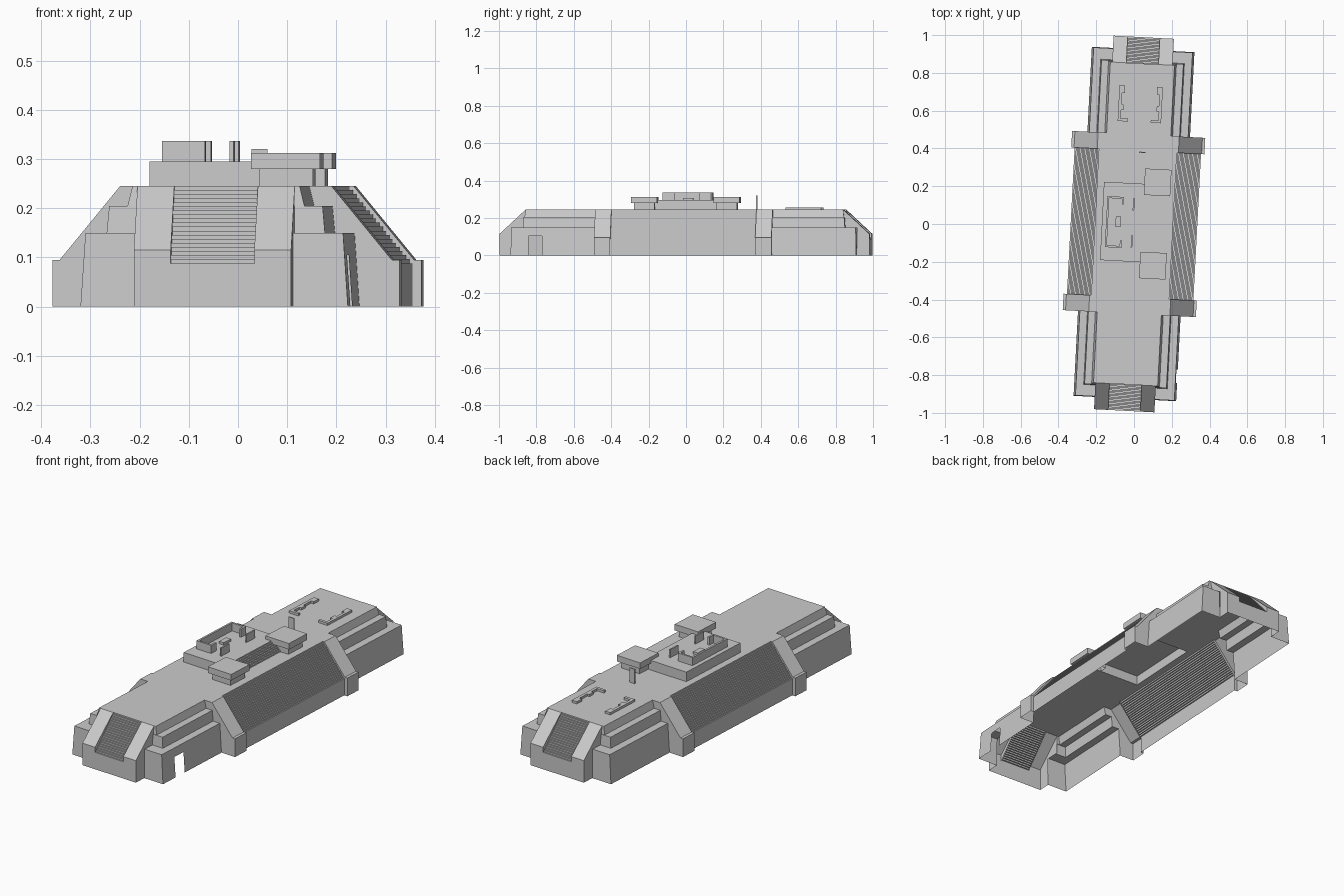
import bpy, bmesh, math
from mathutils import Vector

if "Cube" in bpy.data.objects:
    bpy.data.objects.remove(bpy.data.objects["Cube"])

stone = bpy.data.materials.new("grey_stone")
stone.use_nodes = True
GREY = (0.6, 0.6, 0.6, 1)
stone.diffuse_color = GREY
stone.node_tree.nodes["Principled BSDF"].inputs["Base Color"].default_value = GREY

TILT = math.radians(-3)   # the whole building is turned slightly
TOP = 0.245               # deck height
LEN = 0.99                # half length
QUADRANTS = [(1, 1), (-1, 1), (1, -1), (-1, -1)]


class Part:
    """A thin-walled mesh built from flat faces in the building's own axes."""

    def __init__(self, name):
        self.name, self.bm = name, bmesh.new()

    def face(self, pts, out, su=1, sv=1):
        verts = [self.bm.verts.new((x * su, y * sv, z)) for x, y, z in pts]
        f = self.bm.faces.new(verts)
        f.normal_update()
        if f.normal.dot(Vector((out[0] * su, out[1] * sv, out[2]))) < 0:
            f.normal_flip()

    def sweep(self, profile, axis, a, b, su=1, sv=1, out=(1, 1, 1)):
        for p, q in zip(profile, profile[1:]):
            quad = [(p, a), (p, b), (q, b), (q, a)]
            self.face([at(axis, t, c) for c, t in quad], out, su, sv)

    def panel(self, outline, axis, t, out, su=1, sv=1):
        self.face([at(axis, t, c) for c in outline], out, su, sv)

    def box(self, x0, x1, y0, y1, z0, z1, bottom=False):
        for x, d in ((x0, -1), (x1, 1)):
            self.face([(x, y0, z0), (x, y1, z0), (x, y1, z1), (x, y0, z1)], (d, 0, 0))
        for y, d in ((y0, -1), (y1, 1)):
            self.face([(x0, y, z0), (x1, y, z0), (x1, y, z1), (x0, y, z1)], (0, d, 0))
        for z, d in ((z1, 1), (z0, -1))[:2 if bottom else 1]:
            self.face([(x0, y0, z), (x1, y0, z), (x1, y1, z), (x0, y1, z)], (0, 0, d))

    def done(self):
        bmesh.ops.remove_doubles(self.bm, verts=self.bm.verts, dist=0.0001)
        mesh = bpy.data.meshes.new(self.name)
        self.bm.to_mesh(mesh)
        self.bm.free()
        mesh.materials.append(stone)
        obj = bpy.data.objects.new(self.name, mesh)
        obj.rotation_euler.z = TILT
        bpy.context.collection.objects.link(obj)


def at(axis, t, c):
    """Profile point c = (distance, height) at position t along the other axis."""
    return (c[0], t, c[1]) if axis == "u" else (t, c[0], c[1])


def steps(start, end, count):
    """Zigzag stair profile from the low outer point to the high inner point."""
    pts = [start]
    for i in range(count):
        z = start[1] + (end[1] - start[1]) * (i + 1) / count
        pts.append((pts[-1][0], z))
        pts.append((start[0] + (end[0] - start[0]) * (i + 1) / count, z))
    return pts


# Stepped terraces at both ends: half width, end position, height
rings = [(0.272, 0.925, 0), (0.262, 0.922, 0.15), (0.222, 0.862, 0.15),
         (0.217, 0.858, 0.205), (0.18, 0.855, 0.205), (0.17, 0.85, TOP)]
IN, NEAR = 0.16, 0.475
terraces = Part("end_terraces")
for su, sv in QUADRANTS:
    for i, ((h, e, z), (h2, e2, z2)) in enumerate(zip(rings, rings[1:])):
        side = [(h, NEAR, z), (h, e, z), (h2, e2, z2), (h2, NEAR, z2)]
        if i == 0 and (su, sv) == (1, -1):   # doorway in one outer wall
            lean = h - (h - h2) * 0.7
            side[1:1] = [(h, 0.758, 0), (lean, 0.758, 0.105),
                         (lean, 0.828, 0.105), (h, 0.828, 0)]
        terraces.face(side, (1, 1, 1), su, sv)
        terraces.face([(h, e, z), (IN, e, z), (IN, e2, z2), (h2, e2, z2)],
                      (1, 1, 1), su, sv)
terraces.done()

# End stairways with sloping flanks
STAIR = 0.085
flank = [(LEN, 0), (LEN, 0.115), (0.85, TOP)]
end_steps = steps((LEN, 0.08), (0.84, TOP), 20)
stairs, flanks = Part("end_stairs"), Part("end_stair_flanks")
for sv in (1, -1):
    stairs.sweep([(LEN, 0)] + end_steps, "v", -STAIR, STAIR, 1, sv, (0, 1, 1))
    for su in (1, -1):
        flanks.sweep(flank, "v", STAIR, IN, su, sv)
        flanks.panel(flank + [(0.85, 0.15), (0.925, 0.15), (0.925, 0)],
                     "v", IN, (1, 0, 0), su, sv)
        flanks.panel(flank[1:] + [(0.84, TOP), (LEN, 0.08)],
                     "v", STAIR, (-1, 0, 0), su, sv)
stairs.done()
flanks.done()

# Broad side stairways between four sloping buttresses
EDGE = 0.388
slope = [(0.353, 0), (0.353, 0.095), (0.338, 0.095), (0.215, TOP), (0.2, TOP)]
side_steps = steps((0.335, 0.08), (0.2, TOP), 20)
side_stairs, buttresses = Part("side_stairs"), Part("buttresses")
for su in (1, -1):
    side_stairs.sweep([(0.335, 0)] + side_steps, "u", -EDGE, EDGE, su, 1, (1, 0, 1))
for su, sv in QUADRANTS:
    buttresses.sweep(slope, "u", EDGE, NEAR, su, sv)
    buttresses.panel(slope[:4] + [(h, z) for h, e, z in reversed(rings)],
                     "u", NEAR, (0, 1, 0), su, sv)
    buttresses.panel(slope + [(0.335, 0.08), (0.335, 0)], "u", EDGE, (0, -1, 0), su, sv)
side_stairs.done()
buttresses.done()

# Deck, open beneath the upper platform
PX0, PX1, PX2, PY0, PY1 = -0.17, 0.07, 0.12, -0.2, 0.215
deck = Part("deck")
for x0, x1, y0, y1 in [(-0.2, PX0, -NEAR, NEAR), (PX2, 0.2, -NEAR, NEAR),
                       (PX0, PX2, -NEAR, PY0), (PX0, PX2, PY1, NEAR),
                       (-0.17, 0.17, NEAR, 0.85), (-0.17, 0.17, -0.85, -NEAR)]:
    deck.face([(x0, y0, TOP), (x1, y0, TOP), (x1, y1, TOP), (x0, y1, TOP)], (0, 0, 1))
deck.done()

# Upper platform with a short stairway on one side
PT = 0.295
platform = Part("upper_platform")
rise = steps((PX2, TOP), (PX1, PT), 7)
platform.sweep(rise + [(PX0, PT)], "u", PY0, PY1, out=(1, 0, 1))
platform.sweep([(PX0, TOP), (PX0, PT)], "u", PY0, PY1, out=(-1, 0, 0))
for y, d in ((PY0, -1), (PY1, 1)):
    platform.panel(rise + [(PX0, PT), (PX0, TOP)], "u", y, (0, d, 0))
platform.done()

# Ruined walls and altar on the platform
walls = Part("platform_walls")
WT, T = 0.337, 0.01
walls.box(-0.148, -0.148 + T, -0.13, 0.14, PT, WT)
for s in (1, -1):
    def span(a, b):
        return sorted((0.005 + s * a, 0.005 + s * b))
    walls.box(-0.138, -0.06, *span(0.125, 0.135), PT, WT)
    walls.box(-0.07, -0.06, *span(0.095, 0.125), PT, WT)
    walls.box(-0.011, -0.003, *span(0.065, 0.13), PT, WT)
walls.done()
altar = Part("altar")
altar.box(-0.098, -0.07, -0.02, 0.035, PT, 0.308)
altar.done()

# Two small flat-roofed pavilions
for name, x, y in (("rear_pavilion", 0.1135, 0.2265), ("front_pavilion", 0.1115, -0.215)):
    hut = Part(name)
    hut.box(x - 0.055, x + 0.055, y - 0.055, y + 0.055, TOP, 0.28)
    hut.box(x - 0.07, x + 0.07, y - 0.07, y + 0.07, 0.28, 0.312, True)
    hut.done()

# Standing slab
slab = Part("standing_slab")
slab.box(0.008, 0.04, 0.378, 0.384, TOP, 0.32)
slab.done()

# Low bracket-shaped foundations on the rear deck
kerbs = Part("rear_kerbs")
for s in (1, -1):
    for a, b, y0, y1 in [(0.1, 0.115, 0.54, 0.73), (0.085, 0.1, 0.69, 0.73),
                         (0.088, 0.1, 0.6, 0.63), (0.06, 0.1, 0.54, 0.555)]:
        x0, x1 = sorted((s * a, s * b))
        kerbs.box(x0, x1, y0, y1, TOP, 0.257)
kerbs.done()
